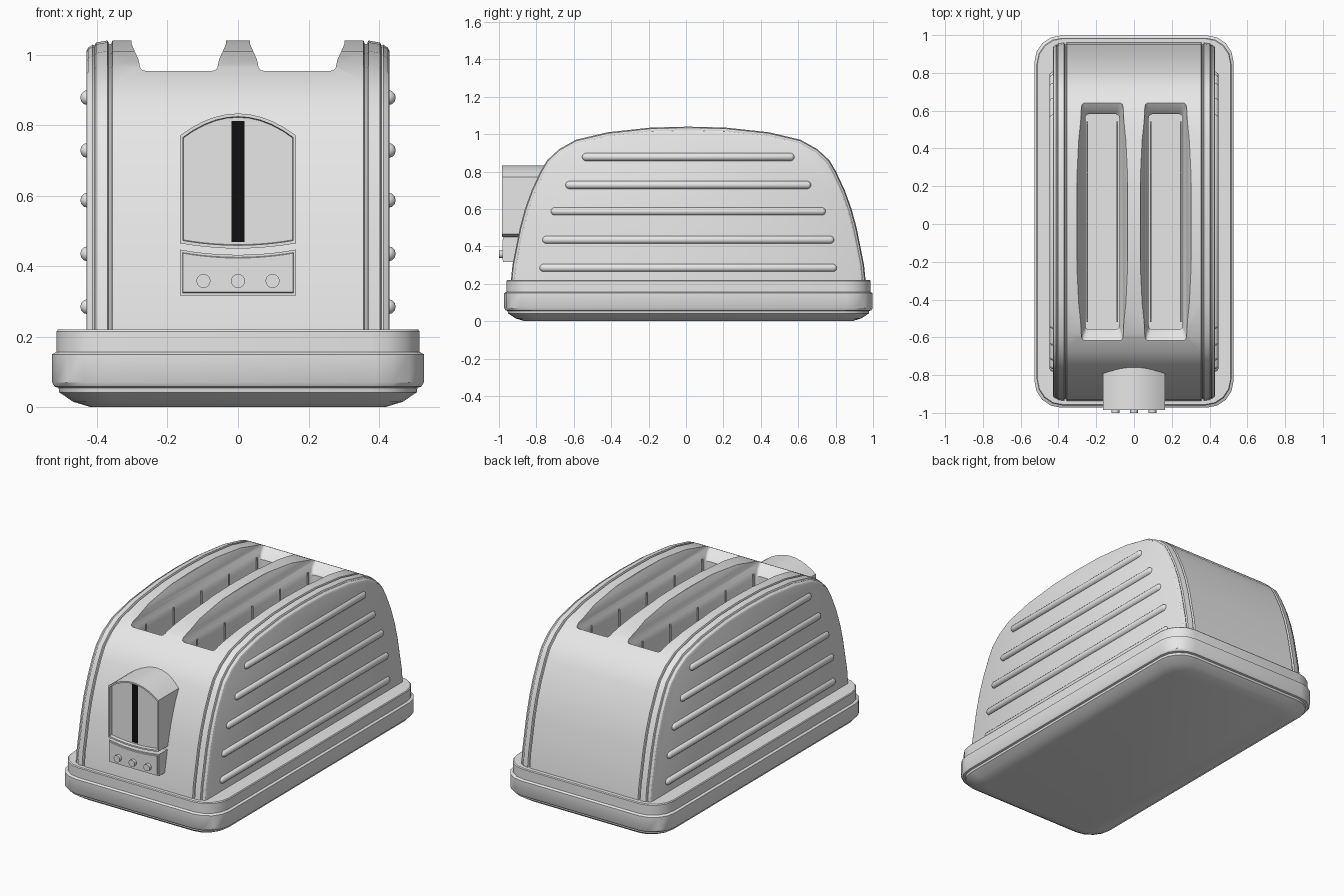
import bpy, bmesh, math
from mathutils import Vector, Matrix

if "Cube" in bpy.data.objects:
    bpy.data.objects.remove(bpy.data.objects["Cube"])

YC = 0.012  # middle of the housing along y


def material(name, value):
    m = bpy.data.materials.new(name)
    m.use_nodes = True
    color = (value, value, value, 1)
    m.diffuse_color = color
    m.node_tree.nodes["Principled BSDF"].inputs["Base Color"].default_value = color
    return m


grey = material("light grey", 0.8)
black = material("black", 0.005)


def finish(name, bm, mat=grey, angle=35):
    bmesh.ops.recalc_face_normals(bm, faces=bm.faces)
    mesh = bpy.data.meshes.new(name)
    bm.to_mesh(mesh)
    bm.free()
    mesh.materials.append(mat)
    ob = bpy.data.objects.new(name, mesh)
    bpy.context.collection.objects.link(ob)
    if angle:
        smooth(ob, angle)
    return ob


def smooth(ob, angle):
    bpy.ops.object.select_all(action="DESELECT")
    ob.select_set(True)
    bpy.context.view_layer.objects.active = ob
    bpy.ops.object.shade_smooth_by_angle(angle=math.radians(angle))


def loft(bm, rings):
    """Skin closed rings of equal length and cap both ends."""
    loops = [[bm.verts.new(p) for p in ring] for ring in rings]
    for a, b in zip(loops, loops[1:]):
        for i in range(len(a)):
            j = (i + 1) % len(a)
            bm.faces.new((a[i], a[j], b[j], b[i]))
    return bm.faces.new(loops[0]), bm.faces.new(loops[-1])


def rounded_ring(cx, cy, hx, hy, r, z, steps=4):
    ring = []
    for q, (sx, sy) in enumerate(((1, 1), (-1, 1), (-1, -1), (1, -1))):
        for k in range(steps + 1):
            a = math.pi / 2 * (q + k / steps)
            ring.append((cx + sx * (hx - r) + r * math.cos(a),
                         cy + sy * (hy - r) + r * math.sin(a), z))
    return ring


def rod(bm, a, b, r, sides=8):
    a, b = Vector(a), Vector(b)
    turn = (b - a).to_track_quat("Z", "Y").to_matrix().to_4x4()
    bmesh.ops.create_cone(bm, cap_ends=True, segments=sides, radius1=r, radius2=r,
                          depth=(b - a).length,
                          matrix=Matrix.Translation((a + b) / 2) @ turn)


# Stepped base with rounded corners and a tapered underside
bm = bmesh.new()
steps = [(0, .11), (.015, .06), (.042, .02), (.055, .018), (.058, .007),
         (.07, 0), (.15, 0), (.157, .012), (.215, .012), (.22, .016)]
loft(bm, [rounded_ring(0, .013, .527 - d, .985 - d, .14 - d * .3, z) for z, d in steps])
finish("base", bm)

# Housing: arched profile skinned across the width, with grooves at the end plates
half = [(.95, .2), (.94, .3), (.92, .4), (.90, .5), (.873, .6), (.837, .7), (.79, .8),
        (.755, .86), (.69, .92), (.6, .97), (.43, 1.01), (.2, 1.035)]
arch = half + [(0, 1.04)] + [(-y, z) for y, z in reversed(half)]


def arch_ring(x, inset):
    ring = []
    for i, (y, z) in enumerate(arch):
        a, b = arch[max(i - 1, 0)], arch[min(i + 1, len(arch) - 1)]
        t = Vector((b[0] - a[0], b[1] - a[1])).normalized()
        nz = z if z < .21 else z + t.x * inset
        ring.append((x, YC + y - t.y * inset, nz))
    return ring


side = [(.43, .03), (.425, .02), (.412, .012), (.407, .014), (.403, .006),
        (.37, 0), (.366, .01), (.36, .01), (.356, 0)]
sections = side + [(-x, d) for x, d in reversed(side)]
bm = bmesh.new()
loft(bm, [arch_ring(x, d) for x, d in sections])
housing = finish("housing", bm, angle=0)

# Two bread slots with sloping lips
for sx in (-1, 1):
    bm = bmesh.new()
    levels = [(.35, .09, .57), (.90, .09, .57), (.935, .1, .6), (.955, .108, .632),
              (.985, .114, .632), (1.03, .134, .632), (1.1, .137, .632)]
    loft(bm, [rounded_ring(sx * .168, YC, hx, hy, .02, z, 3) for z, hx, hy in levels])
    cutter = finish("slot_cutter", bm, angle=0)
    cutter.hide_render = True
    mod = housing.modifiers.new("slot", "BOOLEAN")
    mod.operation, mod.solver, mod.object = "DIFFERENCE", "EXACT", cutter
    bpy.ops.object.select_all(action="DESELECT")
    housing.select_set(True)
    bpy.context.view_layer.objects.active = housing
    bpy.ops.object.modifier_apply(modifier=mod.name)
    bpy.data.objects.remove(cutter)
smooth(housing, 30)

# Wire guards inside the slots
bm = bmesh.new()
for sx in (-1, 1):
    for off in (-.08, .08):
        x = sx * .168 + off
        for k in range(5):
            y = YC + (k - 2) * .26
            rod(bm, (x, y, .36), (x, y, .93), .005, 6)
        for z in (.5, .8):
            rod(bm, (x, YC - .53, z), (x, YC + .53, z), .005, 6)
finish("slot_wires", bm)

# Raised round-ended ribs on both sides
bm = bmesh.new()
for z, length in ((.285, .795), (.435, .78), (.587, .735), (.728, .657), (.878, .568)):
    for sx in (-1, 1):
        new = bmesh.ops.create_uvsphere(
            bm, u_segments=12, v_segments=7, radius=.022,
            matrix=Matrix.Rotation(math.pi / 2, 4, "X"))["verts"]
        for v in new:
            v.co.y += math.copysign(length - .022, v.co.y) + YC
            v.co.x += sx * .426
            v.co.z += z
finish("side_ribs", bm)


def bowed(low, low_bow, high, high_bow, w=.165, n=10):
    """Outline in x and z with curved lower and upper edges."""
    xs = [-1 + 2 * i / n for i in range(n + 1)]
    bottom = [(x * w, low + low_bow * (1 - x * x)) for x in xs]
    top = [(x * w, high + high_bow * (1 - x * x)) for x in reversed(xs)]
    return bottom + top


def panel(name, outline, front, back, rim, depth):
    bm = bmesh.new()
    face, _ = loft(bm, [[(x, y, z) for x, z in outline] for y in (front, back)])
    bmesh.ops.recalc_face_normals(bm, faces=bm.faces)
    bmesh.ops.inset_region(bm, faces=[face], thickness=rim, use_even_offset=True)
    if depth:
        bmesh.ops.inset_region(bm, faces=[face], thickness=.002, use_even_offset=True)
    for v in face.verts:
        v.co.y += depth
    return finish(name, bm, angle=30)


# Lever housing with a recessed face, and the button panel under it
panel("lever_housing", bowed(.465, -.015, .77, .063), -.985, -.7, .009, .02)
panel("button_panel", bowed(.317, 0, .447, -.015), -.978, -.8, .007, -.004)

# Dark lever track
bm = bmesh.new()
bmesh.ops.create_cube(bm, size=1, matrix=Matrix.Translation((0, -.966, .64))
                      @ Matrix.Diagonal((.038, .006, .342, 1)))
finish("lever_track", bm, black, 0)

# Three buttons
bm = bmesh.new()
for x in (-.098, 0, .098):
    rod(bm, (x, -.96, .358), (x, -1, .358), .02, 16)
finish("buttons", bm)
